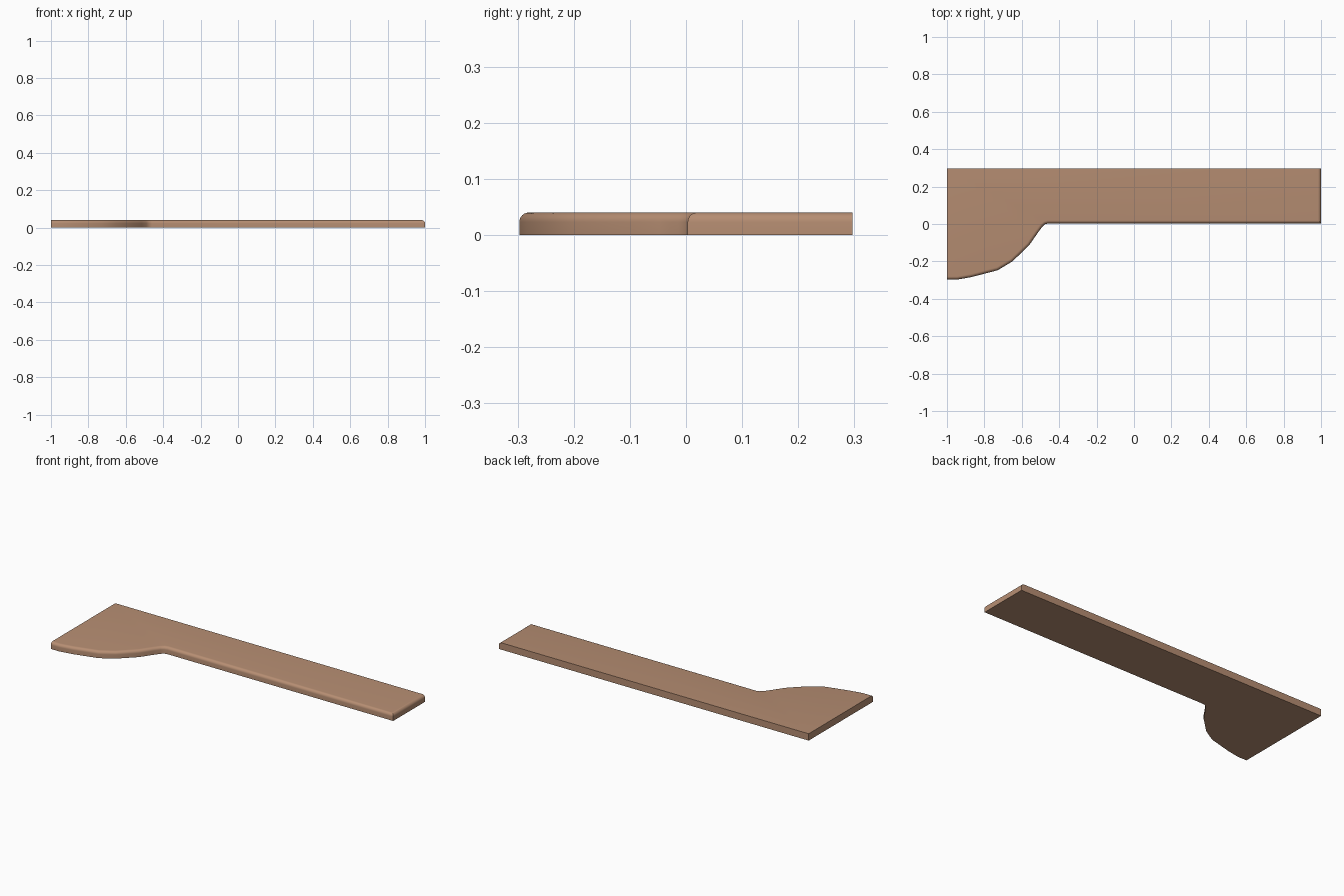
import bpy, bmesh, math
from mathutils import Vector

if "Cube" in bpy.data.objects:
    bpy.data.objects.remove(bpy.data.objects["Cube"])

H, R, STEPS = 0.04, 0.017, 6

# Exposed edge of the worktop: curved bulge, straight front, right end
edge = [Vector(p) for p in [
    (-1, -0.297), (-0.945, -0.297), (-0.87, -0.284), (-0.728, -0.247),
    (-0.65, -0.2), (-0.56, -0.113), (-0.515, -0.048), (-0.49, -0.014),
    (-0.475, -0.001), (-0.46, 0.003), (1, 0.003), (1, 0.297)]]


def inset(points, d):
    """Offset the open path inwards (to its left) with mitred corners."""
    normals = []
    for a, b in zip(points, points[1:]):
        t = (b - a).normalized()
        normals.append(Vector((-t.y, t.x)))
    normals = [normals[0]] + normals + [normals[-1]]
    out = []
    for p, n0, n1 in zip(points, normals, normals[1:]):
        m = n0 + n1
        out.append(p + m * (2 * d / m.length_squared))
    return out


# Stacked outlines: straight side, then quarter-round top edge
levels = [(0.0, 0.0)]
for i in range(STEPS + 1):
    a = math.pi / 2 * i / STEPS
    levels.append((R * (1 - math.cos(a)), H - R + R * math.sin(a)))

bm = bmesh.new()
rings = []
for d, z in levels:
    outline = inset(edge, d) + [Vector((-1, 0.297))]
    rings.append([bm.verts.new((p.x, p.y, z)) for p in outline])
n = len(rings[0])
for lo, hi in zip(rings, rings[1:]):
    for i in range(n - 2):
        bm.faces.new((lo[i], lo[i + 1], hi[i + 1], hi[i]))

# Flat back and left ends, top and underside
bm.faces.new([r[n - 2] for r in rings] + [r[n - 1] for r in reversed(rings)])
bm.faces.new([r[n - 1] for r in rings] + [r[0] for r in reversed(rings)])
bm.faces.new(rings[-1])
bm.faces.new(list(reversed(rings[0])))
bmesh.ops.remove_doubles(bm, verts=bm.verts, dist=1e-5)
bmesh.ops.recalc_face_normals(bm, faces=bm.faces)

mesh = bpy.data.meshes.new("worktop")
bm.to_mesh(mesh)
bm.free()
worktop = bpy.data.objects.new("worktop", mesh)
bpy.context.collection.objects.link(worktop)

# Warm brown finish
mat = bpy.data.materials.new("warm_brown")
mat.diffuse_color = (0.47, 0.27, 0.17, 1)
mat.use_nodes = True
mat.node_tree.nodes["Principled BSDF"].inputs["Base Color"].default_value = mat.diffuse_color
mesh.materials.append(mat)

bpy.context.view_layer.objects.active = worktop
worktop.select_set(True)
bpy.ops.object.shade_smooth_by_angle(angle=math.radians(30))
